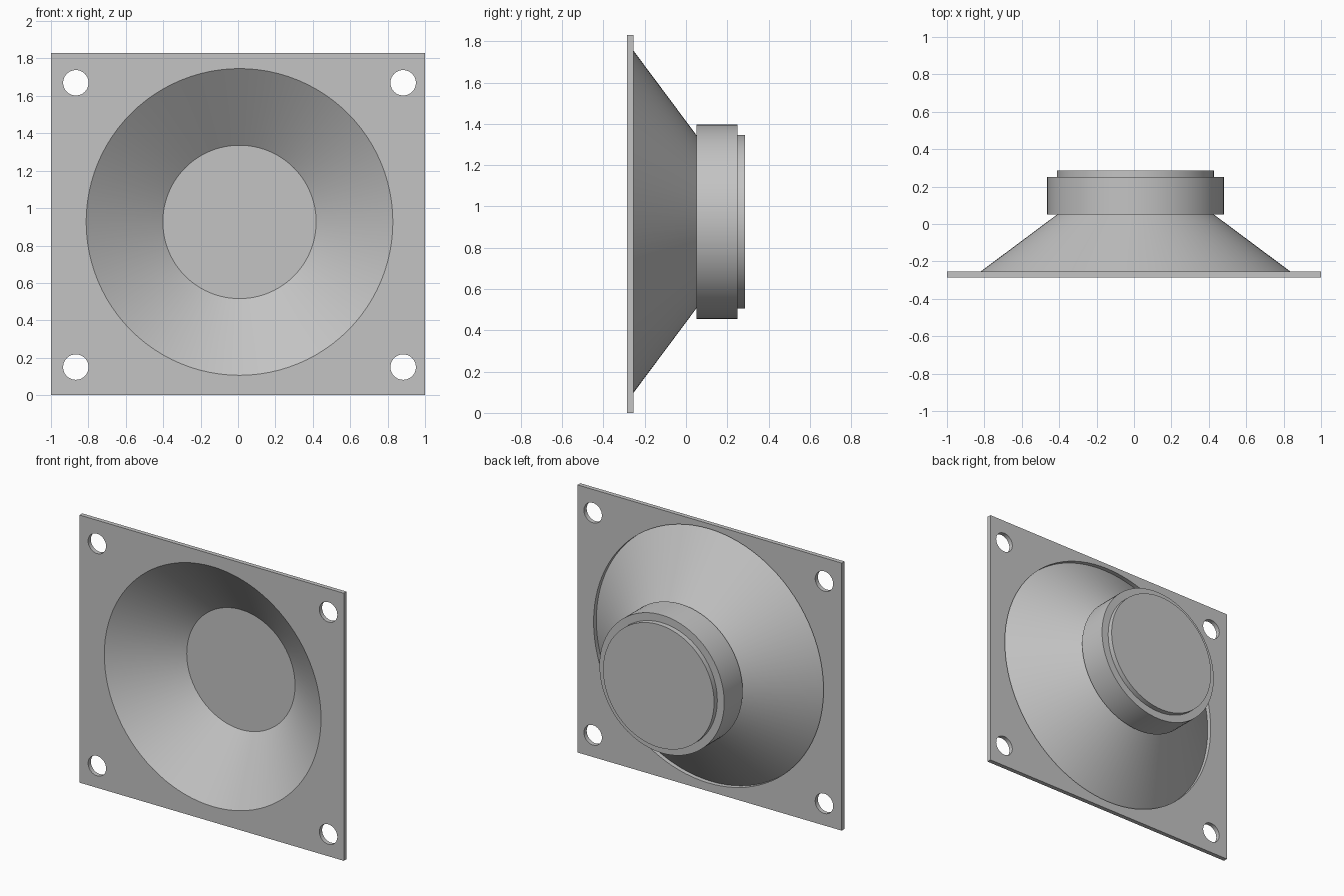
import bpy
import bmesh
import math
from mathutils import Matrix, Vector

cube = bpy.data.objects.get("Cube")
if cube:
    bpy.data.objects.remove(cube, do_unlink=True)

CX, CZ = 0.008, 0.926          # speaker axis
FRONT, BACK = -0.285, 0.285
PLATE = 0.03                   # plate thickness
HEIGHT = 1.83
SEGMENTS = 96

# Single grey material
grey = bpy.data.materials.new("plain grey")
grey.use_nodes = True
colour = (0.55, 0.55, 0.55, 1)
grey.diffuse_color = colour
grey.node_tree.nodes["Principled BSDF"].inputs["Base Color"].default_value = colour


def finish(obj):
    """Weld, orient, colour and shade one part."""
    bm = bmesh.new()
    bm.from_mesh(obj.data)
    bmesh.ops.remove_doubles(bm, verts=bm.verts, dist=0.0001)
    bmesh.ops.recalc_face_normals(bm, faces=bm.faces)
    bm.to_mesh(obj.data)
    bm.free()
    obj.data.materials.clear()
    obj.data.materials.append(grey)
    bpy.ops.object.select_all(action='DESELECT')
    obj.select_set(True)
    bpy.context.view_layer.objects.active = obj
    bpy.ops.object.shade_smooth_by_angle(angle=math.radians(25))


def lathe(name, profile):
    """Spin (radius, y) points around the speaker axis."""
    bm = bmesh.new()
    verts = [bm.verts.new((CX + r, y, CZ)) for r, y in profile]
    edges = [bm.edges.new(pair) for pair in zip(verts, verts[1:])]
    bmesh.ops.spin(bm, geom=verts + edges, cent=(CX, 0, CZ), axis=(0, 1, 0),
                   angle=math.tau, steps=SEGMENTS, use_merge=False)
    mesh = bpy.data.meshes.new(name)
    bm.to_mesh(mesh)
    bm.free()
    obj = bpy.data.objects.new(name, mesh)
    bpy.context.collection.objects.link(obj)
    finish(obj)


def circle(x, z, radius, count):
    return [(x + radius * math.cos(math.tau * i / count),
             z + radius * math.sin(math.tau * i / count)) for i in range(count)]


# Mounting plate: filled outline with a cone opening and four screw holes
outlines = [[(-1, 0), (1, 0), (1, HEIGHT), (-1, HEIGHT)],
            circle(CX, CZ, 0.87, SEGMENTS)]
outlines += [circle(x, z, 0.068, 48) for x in (-0.867, 0.883) for z in (0.15, 1.67)]
curve = bpy.data.curves.new("mounting_plate", 'CURVE')
curve.dimensions = '2D'
curve.fill_mode = 'BOTH'
curve.extrude = PLATE / 2
for points in outlines:
    spline = curve.splines.new('POLY')
    spline.points.add(len(points) - 1)
    for point, (x, z) in zip(spline.points, points):
        point.co = (x, z, 0, 1)
    spline.use_cyclic_u = True
plate = bpy.data.objects.new("mounting_plate", curve)
bpy.context.collection.objects.link(plate)
bpy.ops.object.select_all(action='DESELECT')
plate.select_set(True)
bpy.context.view_layer.objects.active = plate
bpy.ops.object.convert(target='MESH')
plate = bpy.context.view_layer.objects.active
plate.data.transform(Matrix.Translation(Vector((0, FRONT + PLATE / 2, 0)))
                     @ Matrix.Rotation(math.pi / 2, 4, 'X'))
finish(plate)

# Thick-walled cone, open to the front with a closed floor
lathe("speaker_cone", [(0, 0.02), (0.41, 0.02), (0.82, FRONT),
                       (0.87, FRONT), (0.42, 0.05), (0, 0.05)])

# Magnet drum and the smaller cap behind it
lathe("magnet", [(0, 0.05), (0.472, 0.05), (0.472, 0.25), (0, 0.25)])
lathe("back_cap", [(0, 0.25), (0.42, 0.25), (0.42, BACK), (0, BACK)])
